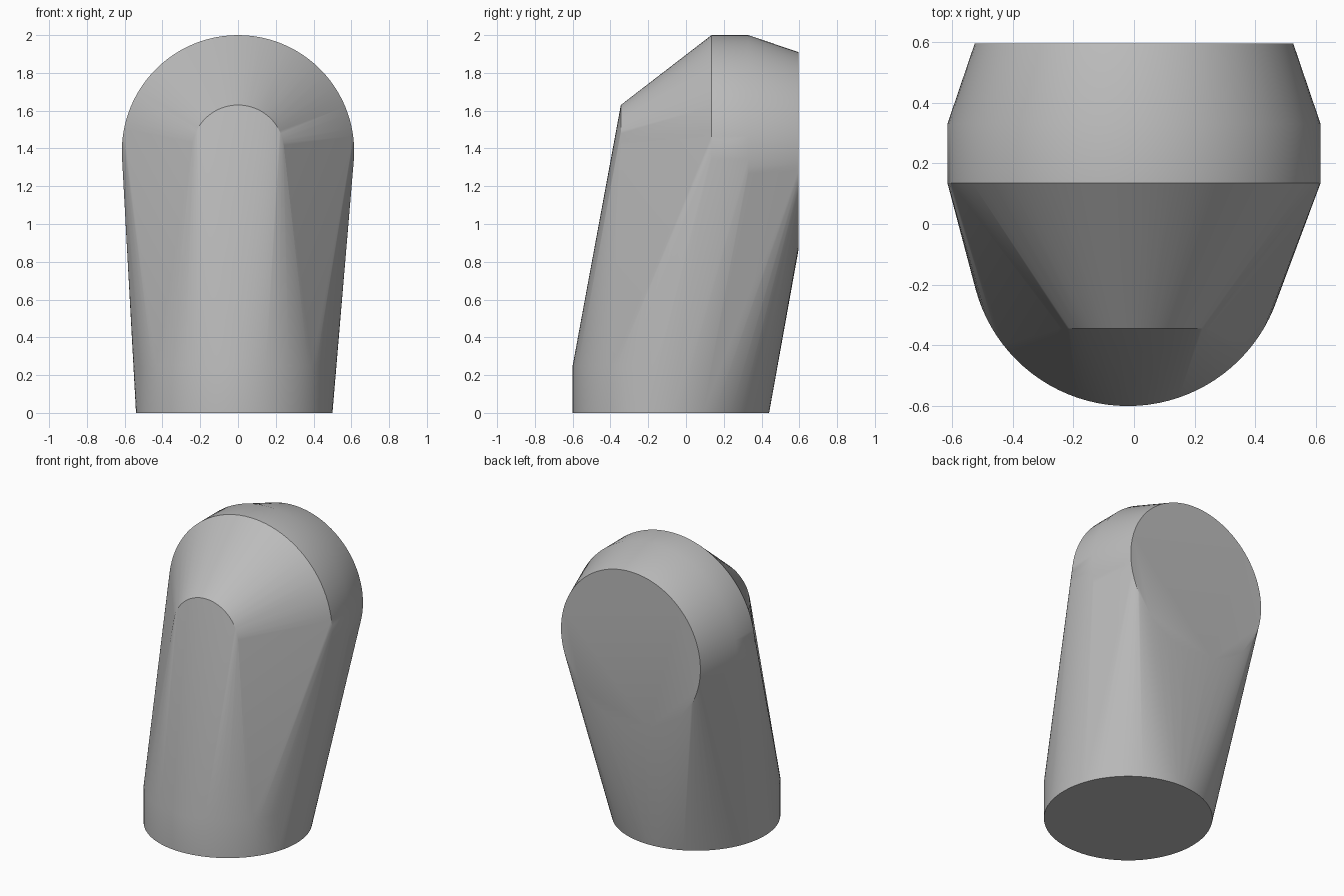
import bpy, bmesh, math

cube = bpy.data.objects.get("Cube")
if cube:
    bpy.data.objects.remove(cube, do_unlink=True)

SEGMENTS = 96
HEAD_Z = 1.385

# Plain grey material
grey = bpy.data.materials.new("plain grey")
grey.use_nodes = True
colour = (0.5, 0.5, 0.5, 1)
grey.diffuse_color = colour
grey.node_tree.nodes["Principled BSDF"].inputs["Base Color"].default_value = colour

bm = bmesh.new()


def ring(centre, radius, upright):
    """Add a circle of points, either facing the front or lying flat."""
    x, y, z = centre
    for i in range(SEGMENTS):
        a = math.tau * i / SEGMENTS
        u, v = radius * math.cos(a), radius * math.sin(a)
        bm.verts.new((x + u, y, z + v) if upright else (x + u, y + v, z))


# Round base: a short upright cylinder
for z in (0, 0.25):
    ring((-0.02, -0.08, z), 0.52, False)

# Rounded head: circles stacked from front to back
for y, radius in ((-0.345, 0.245), (0.135, 0.615), (0.33, 0.615), (0.595, 0.525)):
    ring((0, y, HEAD_Z), radius, True)

# Stretch one skin over the base and the head
hull = bmesh.ops.convex_hull(bm, input=bm.verts)
inside = {g for g in hull["geom_interior"] + hull["geom_unused"]
          if isinstance(g, bmesh.types.BMVert)}
bmesh.ops.delete(bm, geom=list(inside), context="VERTS")

# Merge the flat end caps into single faces
bmesh.ops.dissolve_limit(bm, angle_limit=math.radians(0.05),
                         verts=bm.verts, edges=bm.edges)
bmesh.ops.recalc_face_normals(bm, faces=bm.faces)

mesh = bpy.data.meshes.new("tapered_body")
bm.to_mesh(mesh)
bm.free()
mesh.materials.append(grey)
body = bpy.data.objects.new("tapered_body", mesh)
bpy.context.collection.objects.link(body)

# Smooth sides, crisp rims
bpy.context.view_layer.objects.active = body
body.select_set(True)
bpy.ops.object.shade_smooth_by_angle(angle=math.radians(30))
